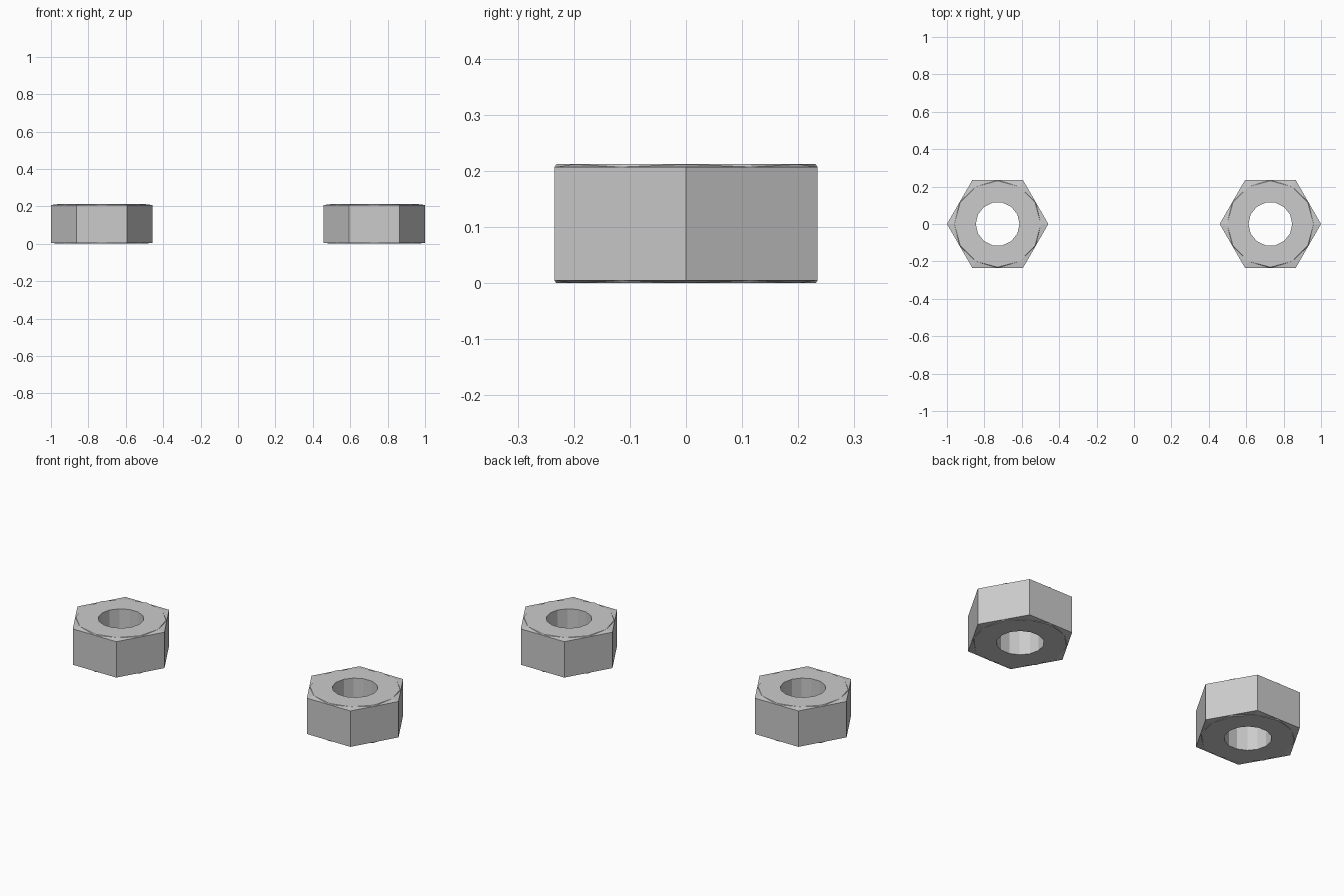
import bpy, bmesh
from math import cos, sin, pi

cube = bpy.data.objects.get("Cube")
if cube:
    bpy.data.objects.remove(cube, do_unlink=True)

HEX_R, HEIGHT, CHAMFER = 0.271, 0.212, 0.005
RING_R, HOLE_R, HOLE_SIDES = 0.231, 0.117, 14
SPACING = 0.729

steel = bpy.data.materials.new("steel grey")
steel.use_nodes = True
colour = (0.6, 0.6, 0.6, 1)
steel.diffuse_color = colour
steel.node_tree.nodes["Principled BSDF"].inputs["Base Color"].default_value = colour


def ring(bm, radii, z):
    """Closed loop of vertices, one per radius, starting on +x."""
    n = len(radii)
    return [bm.verts.new((r * cos(2 * pi * i / n), r * sin(2 * pi * i / n), z))
            for i, r in enumerate(radii)]


def nut_mesh():
    bm = bmesh.new()
    # Hexagon outline with a point at the middle of each side
    outline = [HEX_R, HEX_R * cos(pi / 6)] * 6
    outer, bore = [], []
    for rim_z, face_z in ((CHAMFER, 0), (HEIGHT - CHAMFER, HEIGHT)):
        rim = ring(bm, outline, rim_z)
        top = ring(bm, [RING_R] * 12, face_z)
        hole = ring(bm, [HOLE_R] * HOLE_SIDES, face_z)
        # Corner chamfers and the thin slivers above each side
        for i in range(0, 12, 2):
            for step in (1, -1):
                m = (i + step) % 12
                bm.faces.new((rim[i], rim[m], top[i]))
                bm.faces.new((rim[m], top[m], top[i]))
        # Flat face around the hole
        edges = []
        for loop in (top, hole):
            for a, b in zip(loop, loop[1:] + loop[:1]):
                edges.append(bm.edges.get((a, b)) or bm.edges.new((a, b)))
        bmesh.ops.triangle_fill(bm, edges=edges, use_beauty=True)
        outer.append(rim)
        bore.append(hole)
    # Six flat sides
    low, high = outer
    for i in range(0, 12, 2):
        j, k = i + 1, (i + 2) % 12
        bm.faces.new((low[i], low[j], low[k], high[k], high[j], high[i]))
    # Hole wall
    low, high = bore
    for i in range(HOLE_SIDES):
        j = (i + 1) % HOLE_SIDES
        bm.faces.new((low[i], high[i], high[j], low[j]))
    bmesh.ops.recalc_face_normals(bm, faces=bm.faces)
    mesh = bpy.data.meshes.new("hex_nut")
    bm.to_mesh(mesh)
    bm.free()
    mesh.materials.append(steel)
    return mesh


# A matching pair of nuts, side by side
mesh = nut_mesh()
for name, side in (("left_nut", 1), ("right_nut", -1)):
    nut = bpy.data.objects.new(name, mesh)
    nut.location.x = side * SPACING
    bpy.context.scene.collection.objects.link(nut)
